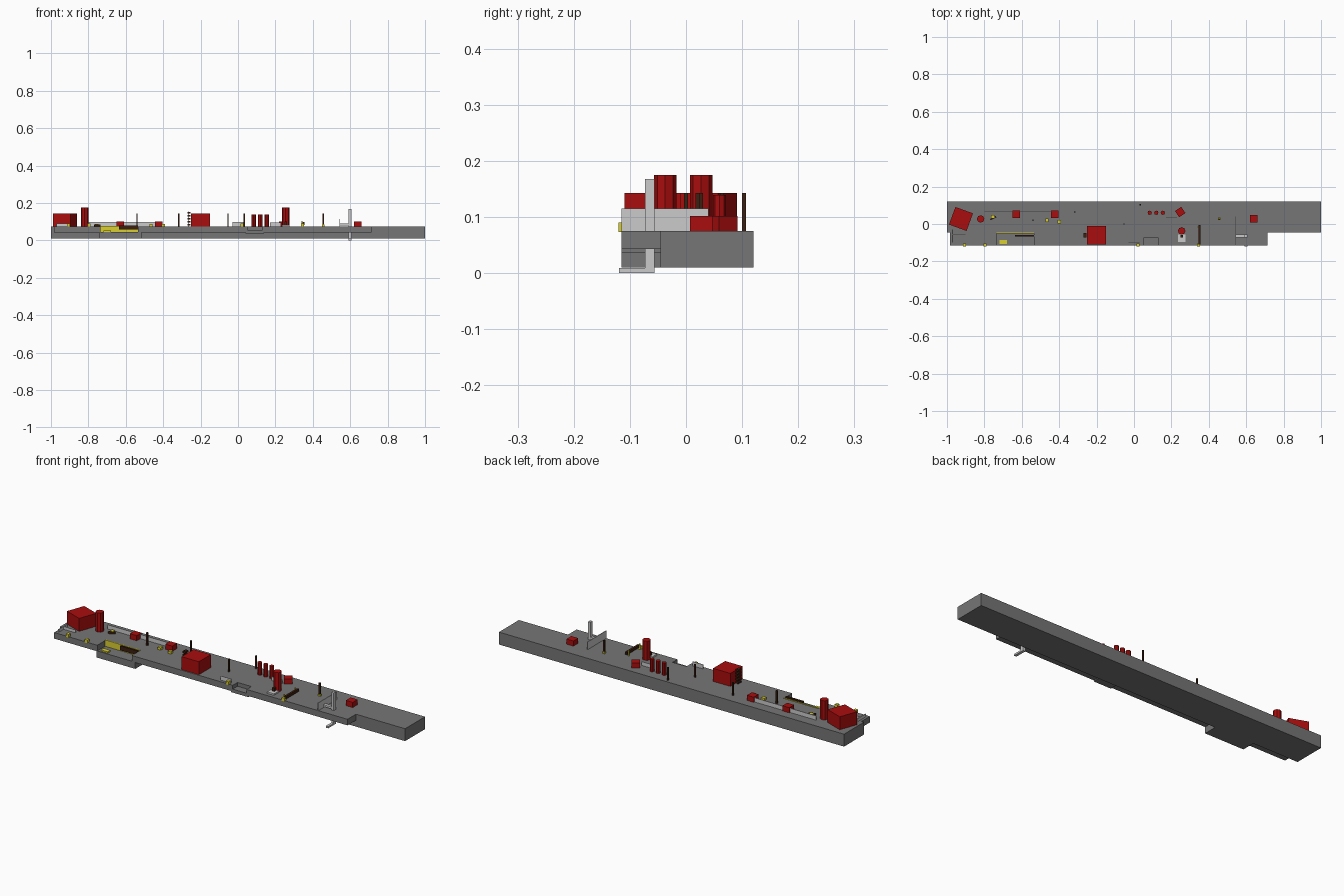
import bpy, math

if "Cube" in bpy.data.objects:
    bpy.data.objects.remove(bpy.data.objects["Cube"])


def material(name, rgb):
    m = bpy.data.materials.new(name)
    m.diffuse_color = (*rgb, 1)
    m.use_nodes = True
    m.node_tree.nodes["Principled BSDF"].inputs["Base Color"].default_value = m.diffuse_color
    return m


GREY = material("concrete_grey", (0.18, 0.18, 0.18))
RED = material("deep_red", (0.40, 0.004, 0.004))
YELLOW = material("yellow", (0.70, 0.62, 0.03))
LIGHT = material("light_grey", (0.60, 0.60, 0.60))
BROWN = material("dark_brown", (0.045, 0.014, 0.005))
TOP = 0.075


def finish(o, name, mat):
    o.name = name
    o.data.materials.append(mat)
    return o


def box(name, x, y, z, mat, turn=0):
    """Box from (min, max) ranges, turned about z by degrees."""
    bpy.ops.mesh.primitive_cube_add(size=1)
    o = bpy.context.object
    for v in o.data.vertices:
        v.co.x *= x[1] - x[0]
        v.co.y *= y[1] - y[0]
        v.co.z *= z[1] - z[0]
    o.location = (sum(x) / 2, sum(y) / 2, sum(z) / 2)
    o.rotation_euler.z = math.radians(turn)
    return finish(o, name, mat)


def crate(name, x, y, size, top, mat=RED, turn=0):
    h = size / 2
    return box(name, (x - h, x + h), (y - h, y + h), (TOP, top), mat, turn)


def drum(name, x, y, r, top, mat=RED, sides=8):
    bpy.ops.mesh.primitive_cylinder_add(vertices=sides, radius=r, depth=top - TOP,
                                        location=(x, y, (top + TOP) / 2))
    return finish(bpy.context.object, name, mat)


# main slab and thinner front shelf, broken by two recesses
box("main_slab", (-1, 1), (-0.045, 0.12), (0.01, TOP), GREY)
for a, b in [(-0.985, -0.735), (-0.535, 0.05), (0.13, 0.715)]:
    box("front_shelf", (a, b), (-0.115, -0.045), (0.043, TOP), GREY)
box("recess_floor", (-0.74, -0.515), (-0.115, -0.045), (0.01, 0.045), GREY)
box("small_recess_floor", (0.04, 0.14), (-0.115, -0.045), (0.037, 0.055), GREY)
box("small_recess_back", (0.05, 0.13), (-0.075, -0.045), (0.05, TOP), GREY)

# large recess fittings
box("recess_back_panel", (-0.735, -0.535), (-0.05, -0.045), (0.045, 0.078), YELLOW)
box("recess_step", (-0.72, -0.68), (-0.107, -0.085), (0.045, 0.052), YELLOW)
box("recess_plank", (-0.635, -0.535), (-0.068, -0.058), (0.058, 0.08), BROWN)

# big crates
crate("large_crate_left", -0.925, 0.027, 0.10, 0.143, turn=-20)
crate("large_crate_middle", -0.20, -0.06, 0.10, 0.143)

# small crates
for x, y, turn in [(-0.63, 0.053, 0), (-0.424, 0.053, 0), (0.247, 0.064, 35), (0.64, 0.027, 0)]:
    crate("small_crate", x, y, 0.04, 0.102, turn=turn)

# tall and short drums
drum("tall_drum_left", -0.82, 0.027, 0.020, 0.175)
drum("tall_drum_right", 0.255, -0.037, 0.020, 0.175)
for i in range(3):
    drum("short_drum", 0.084 + 0.035 * i, 0.06, 0.0115, 0.139)

# ladder beside the middle crate
for i in range(5):
    z = TOP + 0.004 + 0.016 * i
    box("ladder_rung", (-0.271, -0.254), (-0.071, -0.049), (z, z + 0.009), BROWN)
for y in (-0.071, -0.052):
    box("ladder_rail", (-0.264, -0.261), (y, y + 0.003), (TOP, 0.155), BROWN)

# thin poles
for x, y in [(-0.54, 0.02), (-0.317, 0.064), (-0.053, 0.0), (0.033, 0.103), (0.455, 0.027)]:
    crate("thin_pole", x, y, 0.007, 0.143, BROWN)
crate("pole_foot", 0.455, 0.027, 0.013, 0.084, YELLOW)

# yellow mooring posts along the front edge
for x in (-0.905, -0.797, 0.022, 0.345):
    box("mooring_post", (x - 0.008, x + 0.008), (-0.12, -0.104), (0.073, 0.09), YELLOW)

# small yellow boxes on the deck
for x, y in [(-0.755, 0.04), (-0.465, 0.02), (-0.40, 0.012)]:
    crate("small_box", x, y, 0.018, 0.087, YELLOW)
box("tool_handle", (-0.77, -0.735), (0.028, 0.035), (TOP, 0.086), BROWN, 25)

# raised plank on two yellow supports
box("raised_plank", (0.345, 0.356), (-0.11, -0.005), (0.083, 0.097), BROWN)
for y in (-0.107, -0.016):
    crate("plank_support", 0.343, y, 0.005, 0.104, YELLOW)

# table with a stand near the right drum
box("low_table", (0.235, 0.275), (-0.095, -0.055), (TOP, 0.083), LIGHT)
crate("table_stand", 0.255, -0.066, 0.014, 0.10, BROWN)

# low walls
box("long_low_wall", (-0.80, -0.42), (0.063, 0.067), (TOP, 0.097), LIGHT)
box("middle_low_wall", (-0.03, 0.03), (-0.10, -0.097), (TOP, 0.097), LIGHT)
box("short_low_wall", (0.17, 0.23), (0.035, 0.038), (TOP, 0.095), LIGHT)
box("end_low_wall", (-0.972, -0.968), (-0.10, -0.03), (TOP, 0.09), LIGHT)
box("end_low_wall_front", (-0.97, -0.90), (-0.06, -0.057), (TOP, 0.09), LIGHT)

# right gate: thin wall, tie beam and tall post
box("gate_wall", (0.542, 0.546), (-0.115, 0.04), (TOP, 0.115), LIGHT)
box("gate_beam", (0.545, 0.60), (-0.072, -0.056), (0.08, 0.09), LIGHT)
box("gate_post", (0.592, 0.606), (-0.073, -0.056), (0.0, 0.168), LIGHT)
box("gate_post_foot", (0.592, 0.606), (-0.119, -0.056), (0.0, 0.009), LIGHT)
